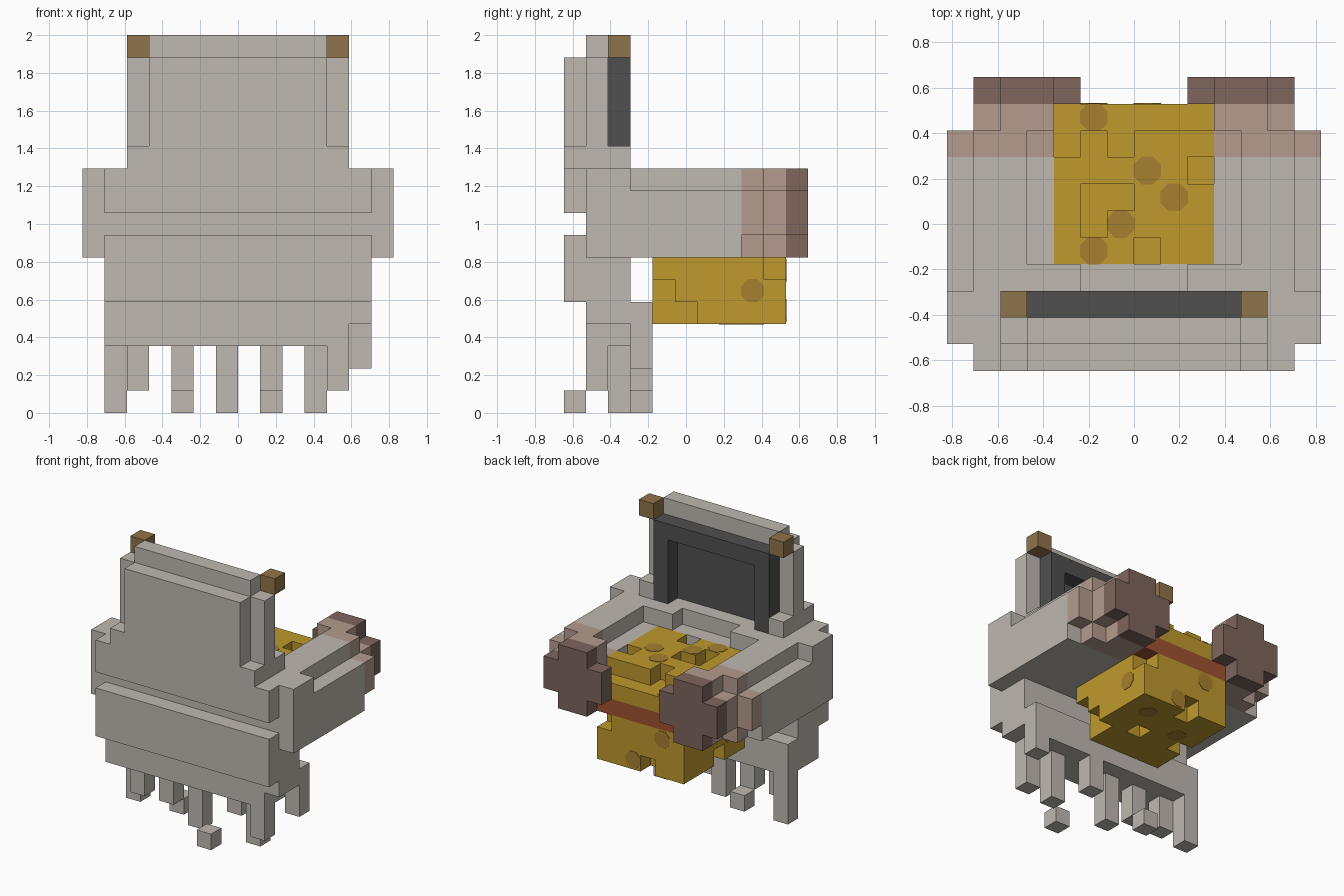
import bpy, bmesh, math
from mathutils import Vector, Matrix

if "Cube" in bpy.data.objects:
    bpy.data.objects.remove(bpy.data.objects["Cube"], do_unlink=True)

U = 2 / 17  # edge length of one block


def material(name, r, g, b):
    m = bpy.data.materials.new(name)
    m.use_nodes = True
    m.diffuse_color = (r, g, b, 1)
    m.node_tree.nodes["Principled BSDF"].inputs["Base Color"].default_value = (r, g, b, 1)
    return m


GREY = material("pale_grey", .52, .48, .435)
DARK = material("charcoal", .08, .08, .08)
WOOD = material("bronze", .28, .175, .07)
PINK = material("dusty_pink", .46, .33, .27)
BROWN = material("dull_brown", .21, .13, .11)
GOLD = material("gold", .52, .32, .026)
SPOT = material("dark_gold", .39, .215, .03)
RUST = material("rust", .35, .085, .03)

parts = {}   # part name -> material
cells = {}   # block position -> part name


def part(name, mat):
    parts[name] = mat
    return name


def span(a, b):
    return range(a, b)


def fill(name, xs, ys, zs, mirror=False):
    """Fill a box of blocks; a name of None carves it away."""
    for x in span(*xs):
        for y in span(*ys):
            for z in span(*zs):
                for cx in ((x, -1 - x) if mirror else (x,)):
                    if name is None:
                        cells.pop((cx, y, z), None)
                    else:
                        cells[cx, y, z] = name


def place(x, y, z):
    return Vector((x * U, (y - 5.5) * U, z * U))


# Torso and shoulders
torso = part("torso", GREY)
fill(torso, (-7, 7), (1, 3), (7, 11))
fill(torso, (-6, 6), (0, 1), (9, 11))
fill(torso, (-6, 6), (0, 1), (5, 8))
fill(torso, (-6, 6), (1, 3), (5, 7))
fill(torso, (-6, 6), (3, 4), (7, 11))
fill(None, (-2, 2), (3, 4), (10, 11))

# Hood
hood = part("hood", GREY)
fill(hood, (-5, 5), (0, 3), (11, 12))
fill(hood, (-4, 4), (0, 1), (12, 16))
fill(hood, (-5, 5), (1, 2), (12, 16))
fill(hood, (-4, 4), (1, 2), (16, 17))
frame = part("hood_frame", DARK)
fill(frame, (-4, 4), (2, 3), (11, 16))
fill(None, (-3, 3), (2, 3), (11, 15))
fill(part("hood_knobs", WOOD), (4, 5), (2, 3), (16, 17), True)

# Ragged skirt
skirt = part("skirt", GREY)
fill(skirt, (-6, 6), (1, 4), (4, 5))
fill(skirt, (-6, 5), (1, 4), (3, 4))
tatters = part("skirt_tatters", GREY)
for x, y, low, high in [(-6, 3, 0, 3), (-5, 2, 1, 3), (-3, 2, 1, 3), (-1, 2, 0, 3),
                        (1, 3, 1, 3), (3, 2, 0, 3), (4, 1, 1, 3), (5, 3, 2, 4),
                        (1, 0, 0, 1), (-3, 3, 0, 1)]:
    fill(tatters, (x, x + 1), (y, y + 1), (low, high))

# Arms, cuffs and hands
arms = part("arms", GREY)
fill(arms, (4, 6), (3, 8), (7, 11), True)
fill(arms, (3, 4), (4, 8), (7, 10), True)
fill(arms, (6, 7), (3, 8), (7, 10), True)
cuffs = part("cuffs", PINK)
fill(cuffs, (4, 6), (8, 9), (7, 11), True)
fill(cuffs, (3, 4), (8, 9), (7, 10), True)
fill(cuffs, (6, 7), (8, 9), (8, 10), True)
fill(cuffs, (3, 5), (9, 10), (7, 11), True)
fill(cuffs, (5, 6), (9, 10), (8, 10), True)
hands = part("hands", BROWN)
fill(hands, (3, 5), (10, 11), (7, 11), True)
fill(hands, (2, 6), (10, 11), (8, 10), True)

# Held block with a band round the middle
block = part("held_block", GOLD)
fill(block, (-3, 3), (4, 10), (4, 10))
fill(part("block_band", RUST), (-3, 3), (4, 10), (7, 8))

# Chips out of the block's top
for xs, ys in [((-3, -2), (8, 10)), ((-2, -1), (9, 10)), ((-1, 0), (8, 10)),
               ((0, 3), (9, 10)), ((2, 3), (7, 8)), ((-2, -1), (5, 7)),
               ((-1, 0), (6, 7)), ((0, 1), (4, 5))]:
    fill(None, xs, ys, (9, 10))
# Chips out of the sides and underside
fill(None, (2, 3), (4, 5), (4, 6))
fill(None, (2, 3), (5, 6), (4, 5))
fill(None, (2, 3), (9, 10), (6, 7))
fill(None, (-3, -2), (6, 7), (4, 5))
fill(None, (-1, 0), (9, 10), (4, 5))
fill(None, (0, 1), (6, 7), (4, 5))

DIRS = [Vector(d) for d in ((1, 0, 0), (-1, 0, 0), (0, 1, 0), (0, -1, 0), (0, 0, 1), (0, 0, -1))]


def finish(name, bm, mat):
    me = bpy.data.meshes.new(name)
    bm.to_mesh(me)
    bm.free()
    me.materials.append(mat)
    ob = bpy.data.objects.new(name, me)
    bpy.context.collection.objects.link(ob)
    return ob


# Skin every part with only its exposed block faces
for name, mat in parts.items():
    bm = bmesh.new()
    for c in [c for c, owner in cells.items() if owner == name]:
        mid = Vector(c) + Vector((.5, .5, .5))
        for d in DIRS:
            if tuple(int(v) for v in Vector(c) + d) in cells:
                continue
            s = Vector((d.y, d.z, d.x))
            t = d.cross(s)
            corners = [mid + (d + s * a + t * b) / 2
                       for a, b in ((-1, -1), (1, -1), (1, 1), (-1, 1))]
            bm.faces.new([bm.verts.new(place(*v)) for v in corners])
    bmesh.ops.remove_doubles(bm, verts=bm.verts, dist=U / 100)
    bmesh.ops.dissolve_limit(bm, angle_limit=.01, verts=bm.verts, edges=bm.edges)
    finish(name, bm, mat)

# Dark lining at the back of the hood opening
bm = bmesh.new()
bmesh.ops.create_cube(bm, size=1, matrix=Matrix.Translation(place(0, 2, 13))
                      @ Matrix.Diagonal((6 * U, .008, 4 * U, 1)))
finish("hood_lining", bm, DARK)

# Painted eight-sided spots on the block
bm = bmesh.new()


def spot(x, y, z, normal):
    turn = Vector(normal).to_track_quat("Z", "Y").to_matrix().to_4x4()
    bmesh.ops.create_cone(bm, cap_ends=True, segments=8, radius1=U * .56, radius2=U * .56,
                          depth=.006, matrix=Matrix.Translation(place(x, y, z)) @ turn
                          @ Matrix.Rotation(math.pi / 8, 4, "Z"))


for x, y, z in [(-1.5, 9.5, 9), (.5, 7.5, 10), (1.5, 6.5, 10), (-.5, 5.5, 10), (-1.5, 4.5, 10)]:
    spot(x, y, z, (0, 0, 1))
for x, y in [(1.5, 8.5), (-1.5, 7.5)]:
    spot(x, y, 4, (0, 0, -1))
spot(3, 8.5, 5.5, (1, 0, 0))
spot(-3, 5.5, 5.5, (-1, 0, 0))
spot(.5, 10, 4.6, (0, 1, 0))
spot(-1.5, 10, 6.4, (0, 1, 0))
finish("block_spots", bm, SPOT)
